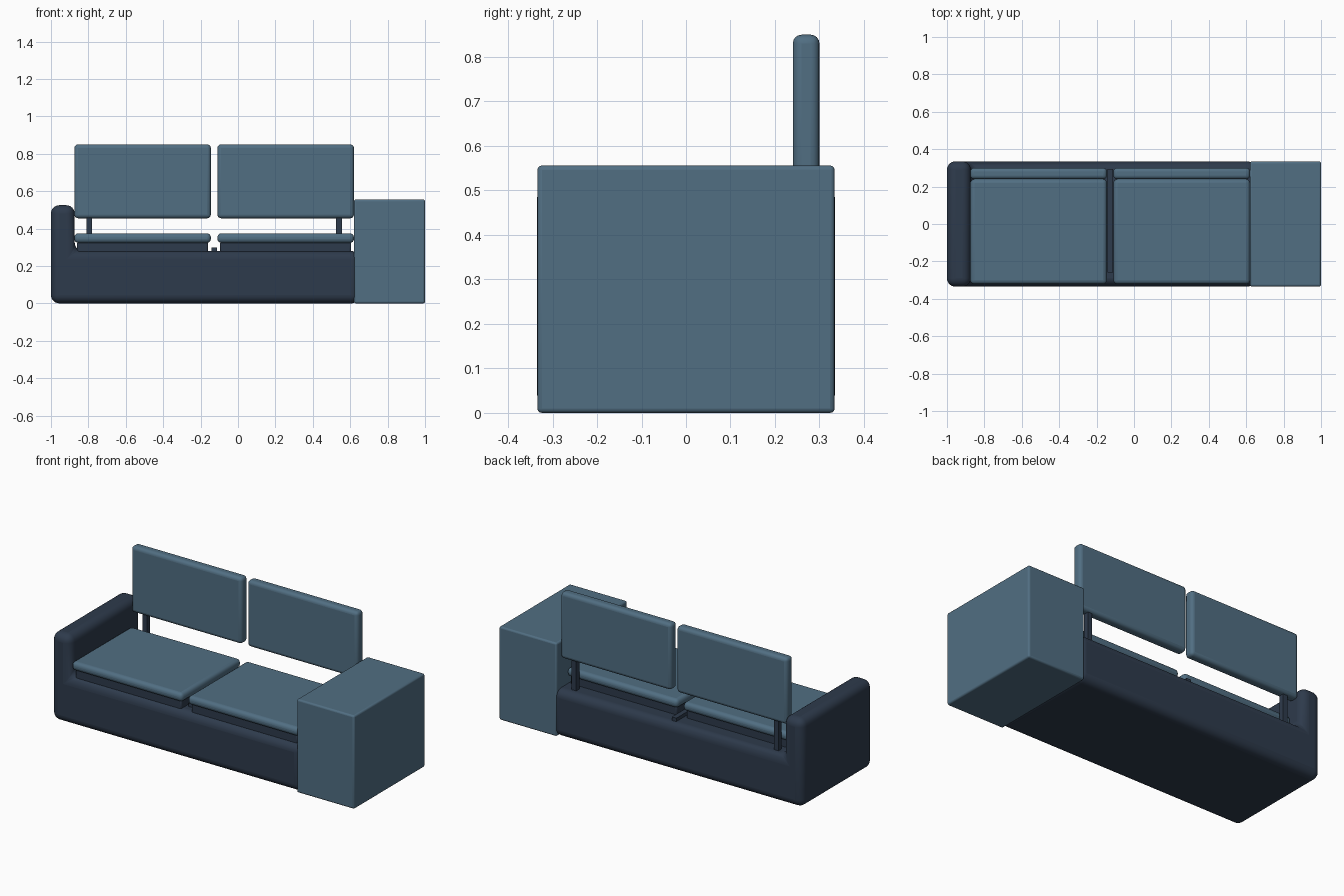
import bpy
import bmesh
import math

cube = bpy.data.objects.get("Cube")
if cube:
    bpy.data.objects.remove(cube, do_unlink=True)


def material(name, color):
    mat = bpy.data.materials.new(name)
    mat.use_nodes = True
    mat.diffuse_color = color
    mat.node_tree.nodes["Principled BSDF"].inputs["Base Color"].default_value = color
    return mat


light_blue = material("light_blue_fabric", (0.082, 0.157, 0.225, 1))
dark_blue = material("dark_blue_fabric", (0.027, 0.043, 0.072, 1))


def prism(name, profile, y0, y1, mat, radius=0.0, segments=4):
    """Extrude an x-z profile along y and round its edges."""
    bm = bmesh.new()
    face = bm.faces.new([bm.verts.new((x, y0, z)) for x, z in profile])
    out = bmesh.ops.extrude_face_region(bm, geom=[face])
    verts = [v for v in out["geom"] if isinstance(v, bmesh.types.BMVert)]
    bmesh.ops.translate(bm, vec=(0, y1 - y0, 0), verts=verts)
    bmesh.ops.recalc_face_normals(bm, faces=bm.faces)
    mesh = bpy.data.meshes.new(name)
    bm.to_mesh(mesh)
    bm.free()
    mesh.materials.append(mat)
    obj = bpy.data.objects.new(name, mesh)
    bpy.context.collection.objects.link(obj)
    if radius:
        bevel = obj.modifiers.new("rounded_edges", "BEVEL")
        bevel.width = radius
        bevel.segments = segments
        bevel.limit_method = "ANGLE"
        bpy.ops.object.select_all(action="DESELECT")
        obj.select_set(True)
        bpy.context.view_layer.objects.active = obj
        bpy.ops.object.shade_smooth_by_angle(angle=math.radians(35))
    return obj


def box(name, x, y, z, mat, radius=0.0, segments=4):
    profile = [(x[0], z[0]), (x[1], z[0]), (x[1], z[1]), (x[0], z[1])]
    return prism(name, profile, y[0], y[1], mat, radius, segments)


# Base and armrest in one upholstered L shape
prism("base_and_armrest",
      [(-1, 0), (0.65, 0), (0.65, 0.28), (-0.873, 0.28), (-0.873, 0.525), (-1, 0.525)],
      -0.335, 0.335, dark_blue, 0.045, 6)

# Side cabinet
box("side_cabinet", (0.62, 1), (-0.334, 0.334), (0, 0.556), light_blue, 0.01, 3)

# Two seats, each with tray, cushion, backrest and post
for side, start, post_x in (("right", -0.875, -0.795), ("left", -0.11, 0.54)):
    end = start + 0.73
    box(side + "_seat_tray", (start + 0.015, end - 0.015), (-0.305, 0.225),
        (0.27, 0.33), dark_blue, 0.008, 2)
    box(side + "_seat_cushion", (start, end), (-0.322, 0.24),
        (0.323, 0.375), light_blue, 0.022)
    box(side + "_backrest", (start, end), (0.24, 0.30),
        (0.455, 0.85), light_blue, 0.02)
    box(side + "_backrest_post", (post_x - 0.015, post_x + 0.015), (0.255, 0.285),
        (0.26, 0.47), dark_blue)

# Rail between the seats
box("centre_rail", (-0.143, -0.113), (-0.26, 0.295), (0.26, 0.30), dark_blue)
